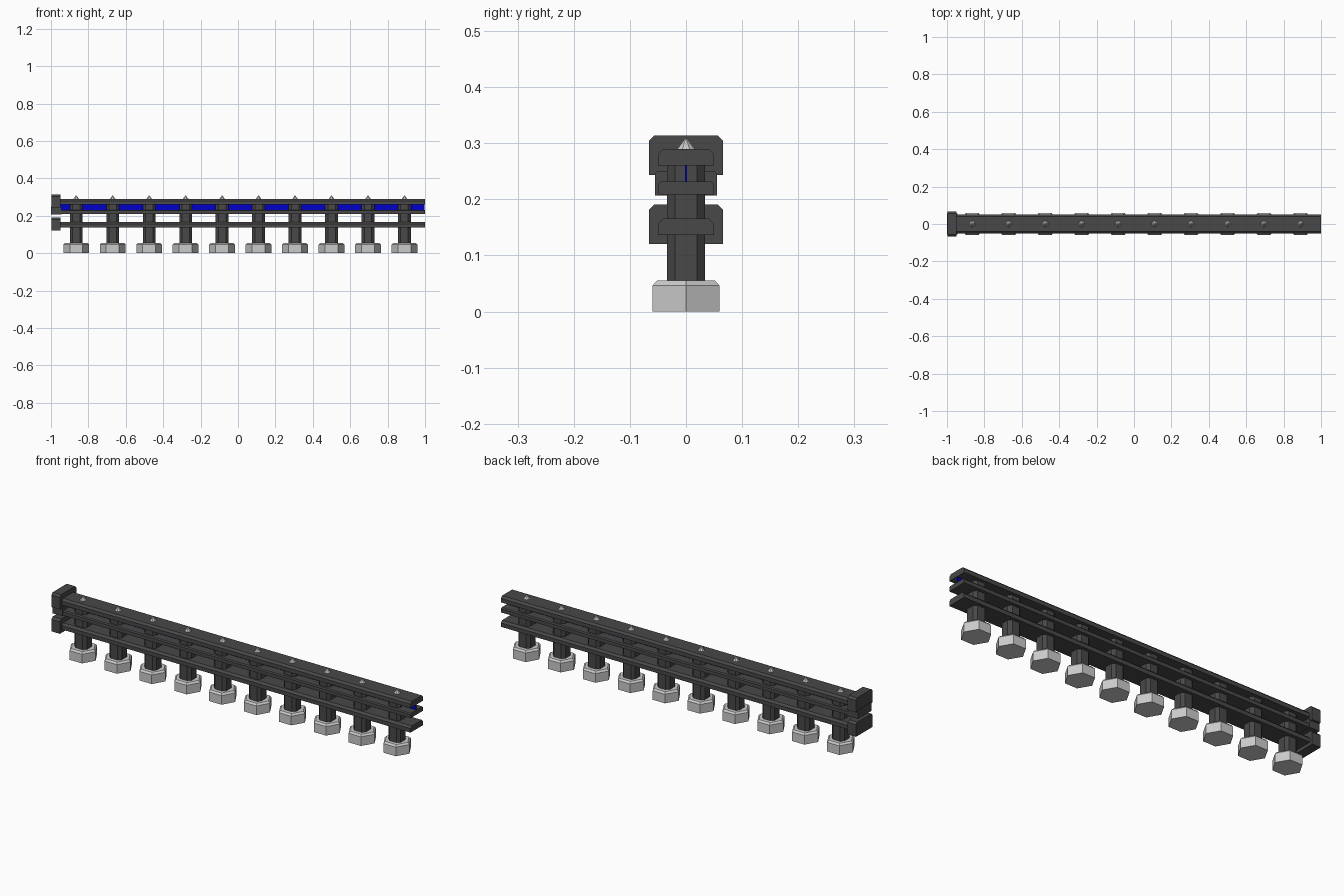
import bpy, bmesh, math

if "Cube" in bpy.data.objects:
    bpy.data.objects.remove(bpy.data.objects["Cube"], do_unlink=True)


def material(name, colour):
    m = bpy.data.materials.new(name)
    m.use_nodes = True
    m.diffuse_color = (*colour, 1)
    m.node_tree.nodes["Principled BSDF"].inputs["Base Color"].default_value = (*colour, 1)
    return m


charcoal = material("charcoal", (0.065, 0.065, 0.065))
light_grey = material("light grey", (0.6, 0.6, 0.6))
blue = material("blue", (0.0, 0.0, 0.6))


def loft(name, rings, mat):
    """Skin a stack of equal-length point rings and close both ends."""
    bm = bmesh.new()
    loops = [[bm.verts.new(p) for p in ring] for ring in rings]
    for a, b in zip(loops, loops[1:]):
        for i in range(len(a)):
            j = (i + 1) % len(a)
            bm.faces.new((a[i], a[j], b[j], b[i]))
    bm.faces.new(loops[0])
    bm.faces.new(loops[-1])
    bmesh.ops.recalc_face_normals(bm, faces=bm.faces)
    mesh = bpy.data.meshes.new(name)
    bm.to_mesh(mesh)
    bm.free()
    mesh.materials.append(mat)
    ob = bpy.data.objects.new(name, mesh)
    bpy.context.collection.objects.link(ob)
    return ob


def bar(name, x0, x1, half, z0, z1, cut, mat=charcoal):
    """Bar along x whose top edges are chamfered."""
    right = [(half, z0), (half, z1 - cut), (half - cut, z1)]
    section = right + [(-y, z) for y, z in reversed(right)]
    return loft(name, [[(x, y, z) for y, z in section] for x in (x0, x1)], mat)


def disc(x, z, radius, sides, turn=0.0):
    angles = [math.tau * i / sides + turn for i in range(sides)]
    return [(x + radius * math.cos(a), radius * math.sin(a), z) for a in angles]


# Rails
bar("top_rail", -0.97, 1, 0.05, 0.26, 0.29, 0.01)
bar("middle_rail", -0.97, 1, 0.05, 0.209, 0.232, 0.005)
bar("lower_rail", -0.97, 1, 0.05, 0.136, 0.166, 0.01)

# End caps
bar("top_end_cap", -0.997, -0.95, 0.066, 0.243, 0.314, 0.01)
bar("middle_end_cap", -1, -0.944, 0.055, 0.207, 0.25, 0.004)
bar("lower_end_cap", -0.997, -0.95, 0.066, 0.12, 0.191, 0.01)

# Blue strip running between the upper rails
bar("light_strip", -0.95, 0.997, 0.002, 0.23, 0.262, 0.0005, blue)

# Posts with hexagonal feet and pointed studs
for n in range(10):
    x = -0.865 + 0.195 * n
    c, h = 0.02, 0.034
    corners = [(h, -c), (h, c), (c, h), (-c, h), (-h, c), (-h, -c), (-c, -h), (c, -h)]
    loft(f"post_{n + 1}", [[(x + u, v, z) for u, v in corners] for z in (0.05, 0.265)], charcoal)
    loft(f"foot_{n + 1}", [disc(x, 0, 0.069, 6), disc(x, 0.046, 0.069, 6),
                           disc(x, 0.055, 0.06, 6)], light_grey)
    loft(f"stud_{n + 1}", [disc(x, 0.285, 0.02, 8, math.pi / 8),
                           disc(x, 0.308, 0.002, 8, math.pi / 8)], light_grey)
